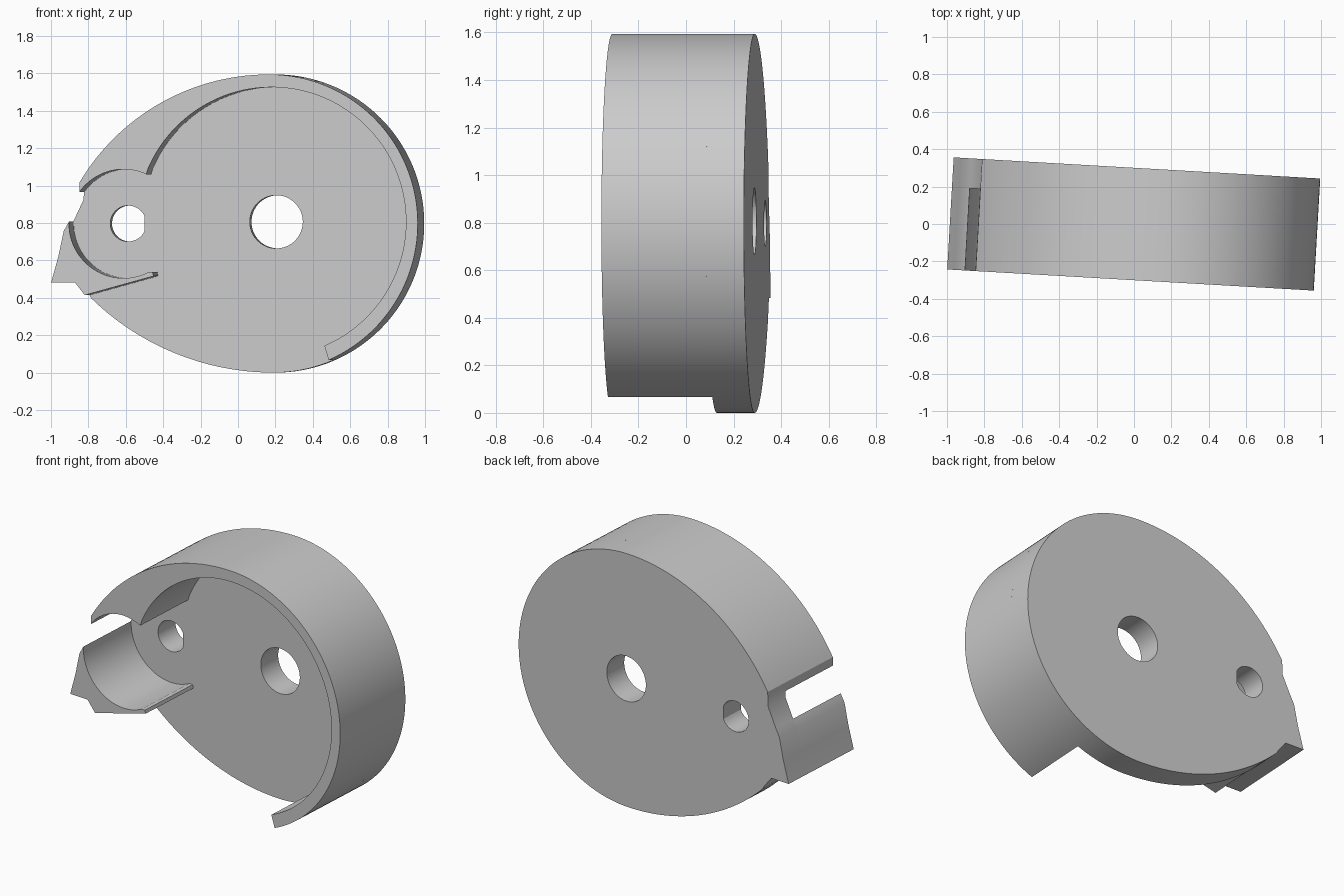
import bpy, bmesh
from math import radians, cos, sin

cube = bpy.data.objects.get("Cube")
if cube:
    bpy.data.objects.remove(cube, do_unlink=True)

grey = bpy.data.materials.new("light_grey")
grey.use_nodes = True
COLOUR = (0.6, 0.6, 0.6, 1)
grey.diffuse_color = COLOUR
grey.node_tree.nodes["Principled BSDF"].inputs["Base Color"].default_value = COLOUR

TURN = -0.0576                 # the whole casing is slightly turned about z
FRONT, FLOOR, BACK = -0.3, 0.14, 0.3


def arc(centre, radius, start, end, steps=48):
    """Points on an arc, angles in degrees."""
    result = []
    for i in range(steps + 1):
        a = radians(start + (end - start) * i / steps)
        result.append((centre[0] + radius * cos(a), centre[1] + radius * sin(a)))
    return result


def slab(name, loops, near, far):
    """Extrude an outline (first loop) with holes (other loops) in depth."""
    bm = bmesh.new()
    edges = []
    for loop in loops:
        verts = [bm.verts.new((x, near, z)) for x, z in loop]
        edges += [bm.edges.new((v, verts[i - 1])) for i, v in enumerate(verts)]
    bmesh.ops.triangle_fill(bm, use_beauty=True, use_dissolve=False, edges=edges)
    made = bmesh.ops.extrude_face_region(bm, geom=bm.faces[:], use_keep_orig=True)
    moved = [g for g in made["geom"] if isinstance(g, bmesh.types.BMVert)]
    bmesh.ops.translate(bm, verts=moved, vec=(0, far - near, 0))
    bmesh.ops.recalc_face_normals(bm, faces=bm.faces[:])
    mesh = bpy.data.meshes.new(name)
    bm.to_mesh(mesh)
    bm.free()
    mesh.materials.append(grey)
    obj = bpy.data.objects.new(name, mesh)
    bpy.context.collection.objects.link(obj)
    obj.rotation_euler.z = TURN
    bpy.ops.object.select_all(action="DESELECT")
    obj.select_set(True)
    bpy.context.view_layer.objects.active = obj
    bpy.ops.object.shade_smooth_by_angle(angle=radians(25))
    return obj


# Shared curves
R = 0.797
RIM = (0.183, R)               # round right end
HUB = (0.197, 0.806)           # main bore and chamber
PORT = (-0.596, 0.797)         # small bore and side chamber
upper_edge = arc((RIM[0], 2 * R - 1.18), 1.18, 90, 149.2)
lower_edge = arc((RIM[0], 1.4), 1.4, 225.7, 270)
lip_outside = [(-0.889, 0.81), (-0.916, 0.757), (-0.945, 0.62), (-0.983, 0.483),
               (-0.857, 0.483), (-0.803, 0.414)]

# Back plate with a round bore and a bore with one flat side
outline = (arc(RIM, R, -90, 90, 96)[1:] + upper_edge[1:] + [(-0.835, 0.925)]
           + lip_outside + lower_edge)
main_bore = arc(HUB, 0.142, 0, 360, 64)[:-1]
small_bore = arc(PORT, 0.096, 25, 335)
slab("back_plate", [outline, main_bore, small_bore], FLOOR, BACK)

# Rim wall, open at the lower left
wall = (arc(RIM, R, -66.3, 90, 96) + upper_edge[1:]
        + arc(PORT, 0.29, 144.4, 65) + arc(HUB, 0.72, 159.3, -66.9, 96)[1:])
slab("rim_wall", [wall], FRONT, FLOOR)

# Curved lip around the lower side chamber
lip = (arc(PORT, 0.292, 178, 297) + [(-0.44, 0.537), (-0.435, 0.516)]
       + lip_outside[:0:-1])
slab("lower_lip", [lip], FRONT, FLOOR)
